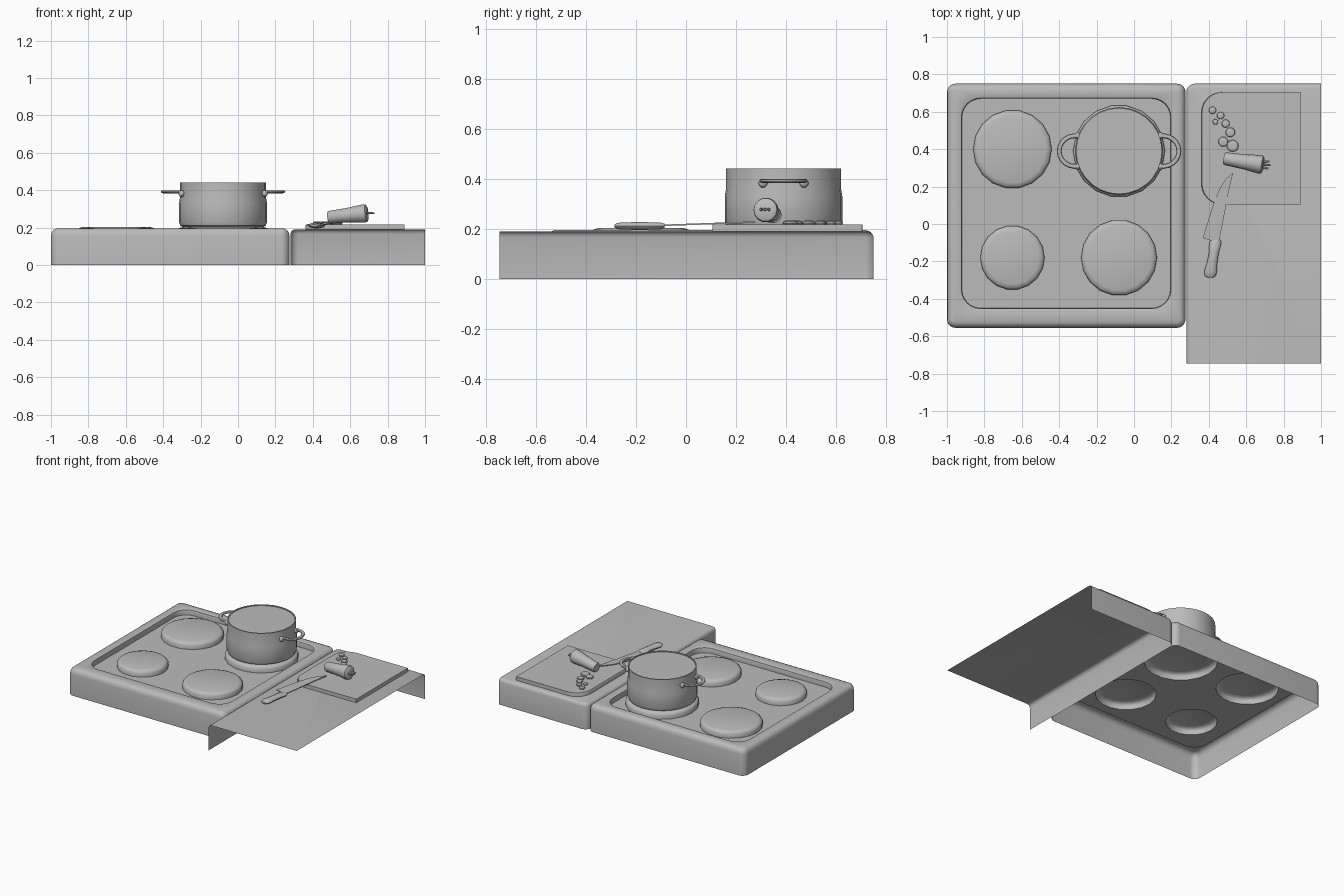
import bpy, bmesh, math
from mathutils import Vector

if "Cube" in bpy.data.objects:
    bpy.data.objects.remove(bpy.data.objects["Cube"])

grey = bpy.data.materials.new("plain_grey")
grey.use_nodes = True
grey.diffuse_color = (0.5, 0.5, 0.5, 1)
grey.node_tree.nodes["Principled BSDF"].inputs["Base Color"].default_value = (0.5, 0.5, 0.5, 1)


def finish(name, bm, angle=40):
    """Turn a bmesh into a named, shaded object."""
    bmesh.ops.recalc_face_normals(bm, faces=bm.faces[:])
    mesh = bpy.data.meshes.new(name)
    bm.to_mesh(mesh)
    bm.free()
    mesh.materials.append(grey)
    mesh.shade_smooth()
    mesh.set_sharp_from_angle(angle=math.radians(angle))
    obj = bpy.data.objects.new(name, mesh)
    bpy.context.collection.objects.link(obj)
    return obj


def loft(bm, rings, closed=True, start=False, end=False):
    """Skin a list of equal-length point rings, with optional end caps."""
    rows = [[bm.verts.new(p) for p in ring] for ring in rings]
    n = len(rows[0])
    for a, b in zip(rows, rows[1:]):
        for i in range(n if closed else n - 1):
            j = (i + 1) % n
            bm.faces.new((a[i], a[j], b[j], b[i]))
    if start:
        bm.faces.new(rows[0][::-1])
    if end:
        bm.faces.new(rows[-1])
    return rows


def circle(x, y, z, r, n):
    return [Vector((x + r * math.cos(math.tau * i / n), y + r * math.sin(math.tau * i / n), z))
            for i in range(n)]


def rounded_rect(x0, x1, y0, y1, z, radii, seg=6):
    """Corner radii run anticlockwise from back right."""
    pts = []
    corners = ((x1, y1, -1, -1), (x0, y1, 1, -1), (x0, y0, 1, 1), (x1, y0, -1, 1))
    for k, ((x, y, sx, sy), r) in enumerate(zip(corners, radii)):
        for i in range(seg + 1):
            a = math.pi / 2 * (k + i / seg)
            pts.append(Vector((x + sx * r + r * math.cos(a), y + sy * r + r * math.sin(a), z)))
    return pts


def lathe(name, x, y, profile, n, **caps):
    bm = bmesh.new()
    loft(bm, [circle(x, y, z, r, n) for r, z in profile], **caps)
    return finish(name, bm)


TRAY_Z = 0.155
BURNERS = {"back_right_burner": (-0.65, 0.40, 0.21), "front_right_burner": (-0.65, -0.18, 0.172),
           "front_left_burner": (-0.08, -0.18, 0.203), "back_left_burner": (-0.08, 0.39, 0.246)}

# Stove shell, open below, with a raised rounded rim
bm = bmesh.new()
rings = []
for inset, z in ((0, 0), (0, 0.155), (0.004, 0.174), (0.014, 0.188), (0.03, 0.195)):
    rings.append(rounded_rect(-1 + inset, 0.275 - inset, -0.555 + inset, 0.75 - inset, z,
                              [0.045 - inset] * 4))
for inset, z in ((-0.012, 0.195), (-0.003, 0.191), (0, 0.18), (0, TRAY_Z)):
    rings.append(rounded_rect(-0.92 + inset, 0.195 - inset, -0.45 + inset, 0.67 - inset, z,
                              [0.1 - inset] * 4))
loft(bm, rings)
finish("stove_rim", bm)

# Sunken tray with a hole under each burner
bm = bmesh.new()
outlines = [rounded_rect(-0.92, 0.195, -0.45, 0.67, TRAY_Z, [0.1] * 4)]
outlines += [circle(x, y, TRAY_Z, r, 18) for x, y, r in BURNERS.values()]
for outline in outlines:
    vs = [bm.verts.new(p) for p in outline]
    for i, v in enumerate(vs):
        bm.edges.new((v, vs[i - 1]))
bmesh.ops.triangle_fill(bm, use_beauty=True, edges=bm.edges[:], normal=(0, 0, 1))
finish("stove_tray", bm)

# Burners: hollow caps with bevelled edges
for name, (x, y, r) in BURNERS.items():
    lathe(name, x, y, ((r, TRAY_Z), (r, 0.185), (r - 0.01, 0.197), (r - 0.03, 0.203)), 18, end=True)

# Counter: top with rounded left and back walls only
bm = bmesh.new()
rows = []
for inset, z in ((0, 0), (0, 0.165), (0.004, 0.178), (0.012, 0.187), (0.025, 0.19)):
    r = 0.045 - inset
    arc = [(0.325 - r * math.cos(a), 0.705 + r * math.sin(a), z)
           for a in (math.pi / 2 * i / 6 for i in range(7))]
    rows.append([(0.28 + inset, -0.745, z)] + arc + [(1, 0.75 - inset, z)])
top = loft(bm, rows, closed=False)[-1]
bm.faces.new(top + [bm.verts.new((1, -0.745, 0.19))])
finish("counter", bm)

# Cutting board, rounded on its left corners
bm = bmesh.new()
loft(bm, [rounded_rect(0.36 + i, 0.89, 0.105, 0.705, z, [0.001, 0.11, 0.11, 0.001])
          for i, z in ((0, 0.19), (0, 0.212), (0.004, 0.217))], end=True)
finish("cutting_board", bm)

# Pot, filled close to the brim
PX, PY = -0.08, 0.39
lathe("pot", PX, PY, ((0.215, 0.203), (0.228, 0.21), (0.235, 0.228), (0.235, 0.33), (0.23, 0.36),
                      (0.23, 0.44), (0.222, 0.44), (0.222, 0.434)), 28, start=True, end=True)

# Pot handles: flattened loops with mounting lugs
for side, name in ((-1, "right"), (1, "left")):
    bm = bmesh.new()
    rings = []
    for i in range(13):
        a = math.radians(-105 + 210 * i / 12)
        out = Vector((side * math.cos(a), math.sin(a), 0))
        mid = Vector((PX + side * (0.235 + 0.085 * math.cos(a)), PY + 0.082 * math.sin(a), 0.391))
        rings.append([mid + out * 0.013 * math.cos(t) + Vector((0, 0, 0.008 * math.sin(t)))
                      for t in (math.tau * k / 8 for k in range(8))])
    loft(bm, rings, start=True, end=True)
    for dy in (-0.082, 0.082):
        lug = bmesh.ops.create_uvsphere(bm, u_segments=10, v_segments=6, radius=0.018)["verts"]
        bmesh.ops.translate(bm, verts=lug, vec=(PX + side * 0.222, PY + dy, 0.382))
    finish(name + "_pot_handle", bm)


def tapered(name, stations, n=14):
    """Round body through (point, radius) stations along one axis."""
    bm = bmesh.new()
    axis = (Vector(stations[-1][0]) - Vector(stations[0][0])).normalized()
    u = axis.cross((0, 0, 1)).normalized()
    v = u.cross(axis)
    loft(bm, [[Vector(p) + r * (u * math.cos(t) + v * math.sin(t))
               for t in (math.tau * k / n for k in range(n))] for p, r in stations],
         start=True, end=True)
    return finish(name, bm)


# Cut carrot with stalk stubs
tip, crown = Vector((0.482, 0.35, 0.255)), Vector((0.692, 0.316, 0.277))
tapered("carrot", [(tip.lerp(crown, f), r) for f, r in
                   ((0, 0.03), (0.03, 0.034), (0.5, 0.04), (0.9, 0.05), (0.97, 0.047), (1, 0.036))])
for i, (dy, length) in enumerate(((-0.014, 0.03), (0.0, 0.042), (0.014, 0.036))):
    base = crown + Vector((-0.004, dy, 0))
    tapered(f"carrot_stalk_{i + 1}", [(base, 0.007), (base + Vector((length, dy * 0.4, 0)), 0.005)], 6)

# Carrot slices in a trail
for i, (x, y, r) in enumerate(((0.42, 0.608, 0.02), (0.463, 0.58, 0.02), (0.435, 0.546, 0.015),
                               (0.49, 0.537, 0.022), (0.515, 0.49, 0.026), (0.477, 0.44, 0.027),
                               (0.527, 0.418, 0.032))):
    lathe(f"carrot_slice_{i + 1}", x, y, ((r * 0.85, 0.217), (r, 0.223), (r * 0.9, 0.229),
                                          (r * 0.6, 0.232)), 12, start=True, end=True)

# Knife blade, leaning on the board
bm = bmesh.new()
outline = ((0.53, 0.275), (0.49, 0.24), (0.455, 0.185), (0.425, 0.11), (0.4, 0.03), (0.368, -0.075),
           (0.41, -0.088), (0.455, -0.088), (0.47, -0.02), (0.485, 0.06), (0.505, 0.17))
loft(bm, [[(x, y, 0.216 + 0.035 * y + dz) for x, y in outline] for dz in (-0.002, 0.004)],
     start=True, end=True)
finish("knife_blade", bm)

# Knife handle, flattened oval sections
bm = bmesh.new()
rings = []
for x, y, w, h in ((0.437, -0.085, 0.026, 0.009), (0.435, -0.1, 0.032, 0.014),
                   (0.426, -0.16, 0.026, 0.016), (0.417, -0.21, 0.028, 0.016),
                   (0.41, -0.25, 0.034, 0.015), (0.408, -0.275, 0.03, 0.013), (0.408, -0.285, 0.018, 0.007)):
    rings.append([(x + w * math.cos(t), y, 0.211 + h * math.sin(t))
                  for t in (math.tau * k / 10 for k in range(10))])
loft(bm, rings, start=True, end=True)
finish("knife_handle", bm)
